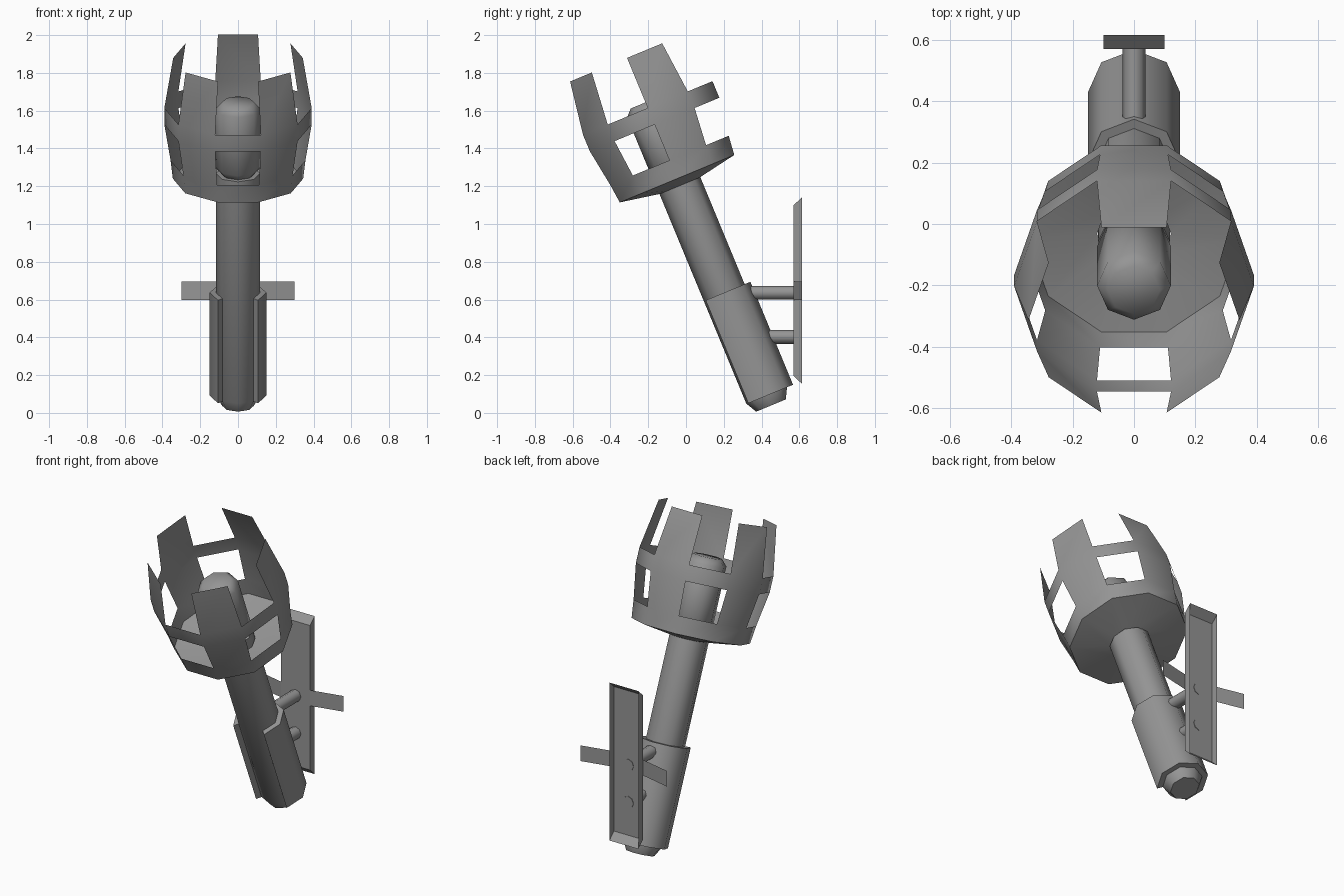
import bpy, bmesh, math
from mathutils import Matrix, Vector

cube = bpy.data.objects.get("Cube")
if cube:
    bpy.data.objects.remove(cube, do_unlink=True)

grey = bpy.data.materials.new("iron_grey")
grey.use_nodes = True
COLOR = (0.3, 0.3, 0.3, 1)
grey.diffuse_color = COLOR
grey.node_tree.nodes["Principled BSDF"].inputs["Base Color"].default_value = COLOR

# The torch leans forward about the centre of the basket's lower rim
LEAN = Matrix.Translation((0, -0.0475, 1.24)) @ Matrix.Rotation(math.radians(22.5), 4, 'X')


def finish(name, bm, matrix=Matrix(), smooth=50):
    bm.transform(matrix)
    mesh = bpy.data.meshes.new(name)
    bm.to_mesh(mesh)
    bm.free()
    mesh.materials.append(grey)
    obj = bpy.data.objects.new(name, mesh)
    bpy.context.collection.objects.link(obj)
    bpy.ops.object.select_all(action='DESELECT')
    obj.select_set(True)
    bpy.context.view_layer.objects.active = obj
    bpy.ops.object.shade_smooth_by_angle(angle=math.radians(smooth))
    return obj


def ring(bm, radius, height, sides, turn=0.0):
    """Polygon of vertices, counted from the front; turn is in steps."""
    angles = [(i + turn) * math.tau / sides for i in range(sides)]
    return [bm.verts.new((radius * math.sin(a), -radius * math.cos(a), height)) for a in angles]


def bridge(bm, low, high, keep=lambda i: True):
    n = len(low)
    for i in range(n):
        if keep(i):
            j = (i + 1) % n
            bm.faces.new((low[i], low[j], high[j], high[i]))


def turned(name, profile, matrix=LEAN, sides=8):
    """Closed solid turned from (radius, height) points."""
    bm = bmesh.new()
    rings = [ring(bm, r, h, sides) for r, h in profile]
    for low, high in zip(rings, rings[1:]):
        bridge(bm, low, high)
    bm.faces.new(rings[0][::-1])
    bm.faces.new(rings[-1])
    return finish(name, bm, matrix)


# Handle and the burning head inside the basket
turned("shaft", [(0.085, -1.3), (0.117, -1.24), (0.117, 0.03)])
turned("torch_head", [(0.085, 0.025), (0.12, 0.065), (0.12, 0.4), (0.085, 0.437)])

# Basket: ten-sided thin sheet, every other side cut into a window and a gap
bm = bmesh.new()
levels = [(0.12, -0.04), (0.345, 0), (0.357, 0.105), (0.39, 0.31), (0.39, 0.405), (0.343, 0.692)]
rings = [ring(bm, r, h, 10, -0.5) for r, h in levels]
for row, (low, high) in enumerate(zip(rings, rings[1:])):
    open_row = row in (2, 4)
    bridge(bm, low, high, lambda i: not open_row or i % 2 == 1)
bmesh.ops.delete(bm, geom=[v for v in bm.verts if not v.link_faces], context='VERTS')
finish("basket", bm, LEAN)

# Sleeve: thick shell around the shaft, open at the front
bm = bmesh.new()
loops = [ring(bm, r, h, 8) for r, h in [(0.117, -1.243), (0.15, -1.243), (0.15, -0.653), (0.117, -0.653)]]
for k in range(4):
    bridge(bm, loops[k], loops[(k + 1) % 4], lambda i: 1 <= i <= 6)
for end in (1, 7):
    bm.faces.new([loop[end] for loop in loops])
bmesh.ops.delete(bm, geom=[v for v in bm.verts if not v.link_faces], context='VERTS')
bmesh.ops.recalc_face_normals(bm, faces=bm.faces[:])
finish("sleeve", bm, LEAN)

# Pegs joining the sleeve to the wall bracket
for name, z, start in [("upper_peg", 0.636, 0.3), ("lower_peg", 0.403, 0.41)]:
    place = Matrix.Translation((0, 0, z)) @ Matrix.Rotation(math.radians(-90), 4, 'X')
    turned(name, [(0.037, start), (0.037, 0.573)], place)

# Wall bracket: shallow tray with flared ends, open at the back
FRONT, BACK = 0.57, 0.615
bm = bmesh.new()


def sheet(*points):
    bm.faces.new([bm.verts.new(Vector(p)) for p in points])


W, LOW, HIGH, FLARE = 0.1, 0.195, 1.1, 0.042
sheet((-W, FRONT, LOW), (W, FRONT, LOW), (W, FRONT, HIGH), (-W, FRONT, HIGH))
for z, out in ((HIGH, FLARE), (LOW, -FLARE)):
    sheet((-W, FRONT, z), (W, FRONT, z), (W, BACK, z + out), (-W, BACK, z + out))
for s in (-1, 1):
    x = s * W
    sheet((x, FRONT, LOW), (x, BACK, LOW - FLARE), (x, BACK, HIGH + FLARE), (x, FRONT, HIGH))
    # Side arm sweeping back to the wall
    sheet((x, FRONT, 0.597), (3 * x, BACK, 0.597), (3 * x, BACK, 0.695), (x, FRONT, 0.695))
bmesh.ops.remove_doubles(bm, verts=bm.verts[:], dist=0.0005)
finish("wall_bracket", bm, smooth=20)
